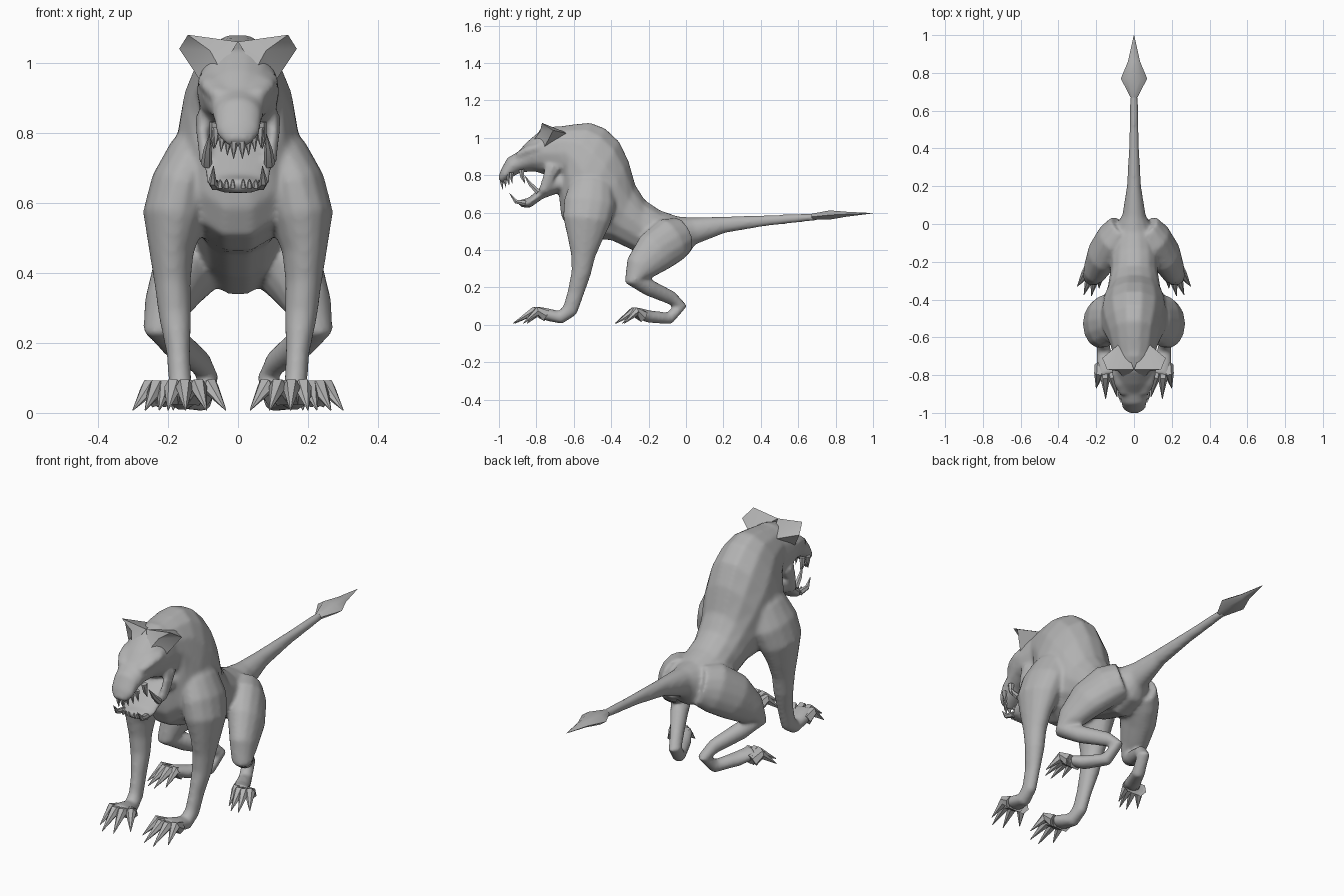
import bpy, bmesh, math
from mathutils import Vector

cube = bpy.data.objects.get("Cube")
if cube:
    bpy.data.objects.remove(cube, do_unlink=True)

hide = bpy.data.materials.new("grey_hide")
hide.use_nodes = True
hide.diffuse_color = (.45, .45, .45, 1)
hide.node_tree.nodes["Principled BSDF"].inputs["Base Color"].default_value = hide.diffuse_color


def skin_rings(bm, rings):
    """Bridge a list of (centre, side axis, up axis) ellipses and cap the ends."""
    loops = []
    sides = 14 if rings[0][1].length > .04 else 6
    for centre, u, v in rings:
        angles = [math.tau * i / sides for i in range(sides)]
        loops.append([bm.verts.new(centre + u * math.cos(a) + v * math.sin(a)) for a in angles])
    for low, high in zip(loops, loops[1:]):
        for i in range(sides):
            j = (i + 1) % sides
            bm.faces.new((low[i], low[j], high[j], high[i]))
    bm.faces.new(loops[0][::-1])
    bm.faces.new(loops[-1])


def spine(bm, sections):
    """Loft across the centre plane: top y, z, bottom y, z, half width."""
    rings = []
    for ty, tz, by, bz, width in sections:
        top, bottom = Vector((0, ty, tz)), Vector((0, by, bz))
        rings.append(((top + bottom) / 2, Vector((width, 0, 0)), (top - bottom) / 2))
    skin_rings(bm, rings)


def limb(bm, points):
    """Loft along a path: x, y, z, half width, half depth."""
    centres = [Vector(p[:3]) for p in points]
    steps = [(b - a).normalized() for a, b in zip(centres, centres[1:])]
    rings = []
    for i, p in enumerate(points):
        along = (steps[max(i - 1, 0)] + steps[min(i, len(steps) - 1)]).normalized()
        side = Vector((1, 0, 0))
        side = (side - along * side.dot(along)).normalized()
        rings.append((centres[i], side * p[3], along.cross(side) * p[4]))
    skin_rings(bm, rings)


def limb_pair(bm, points):
    """A limb on the left and its mirror image on the right."""
    limb(bm, points)
    limb(bm, [(-p[0], *p[1:]) for p in points])


def spike(bm, base, middle, tip, radius):
    """Curved claw or tooth that tapers to a point."""
    limb(bm, [(*base, radius, radius), (*middle, radius * .75, radius * .75),
              (*tip, radius * .05, radius * .05)])


def finish(bm, name, mirrored=False, angle=50):
    bmesh.ops.recalc_face_normals(bm, faces=bm.faces)
    mesh = bpy.data.meshes.new(name)
    bm.to_mesh(mesh)
    bm.free()
    mesh.materials.append(hide)
    obj = bpy.data.objects.new(name, mesh)
    bpy.context.collection.objects.link(obj)
    if mirrored:
        obj.modifiers.new("Mirror", 'MIRROR')
    bpy.ops.object.select_all(action='DESELECT')
    obj.select_set(True)
    bpy.context.view_layer.objects.active = obj
    bpy.ops.object.shade_smooth_by_angle(angle=math.radians(angle))
    return obj


body = bmesh.new()

# Torso, from the hips over the hunched back to the neck
spine(body, [
    (.05, .575, .05, .43, .06), (-.04, .58, .01, .37, .10),
    (-.14, .615, -.10, .335, .125), (-.22, .67, -.26, .385, .125),
    (-.27, .75, -.40, .45, .14), (-.305, .88, -.53, .46, .17),
    (-.355, .985, -.63, .50, .182), (-.43, 1.055, -.67, .58, .168),
    (-.51, 1.085, -.68, .68, .145), (-.60, 1.075, -.66, .75, .13),
    (-.67, 1.065, -.66, .79, .118)])

# Tail shaft
limb(body, [
    (0, -.06, .485, .10, .10), (0, .05, .505, .062, .072),
    (0, .20, .535, .038, .045), (0, .42, .557, .026, .030),
    (0, .70, .578, .02, .02)])

# Skull and snout
spine(body, [
    (-.58, 1.06, -.62, .76, .115), (-.70, 1.065, -.68, .77, .118),
    (-.78, 1.04, -.75, .80, .118), (-.85, .98, -.81, .82, .10),
    (-.90, .925, -.88, .815, .078), (-.955, .895, -.92, .795, .07),
    (-.99, .83, -.96, .77, .062), (-1.005, .785, -.98, .755, .035)])

# Brow ridges
limb_pair(body, [(.075, -.78, .95, .045, .03), (.066, -.84, .935, .042, .027),
                 (.048, -.90, .905, .03, .018)])

# Lower jaw hanging open
spine(body, [
    (-.62, .84, -.61, .71, .095), (-.71, .80, -.68, .705, .10),
    (-.78, .735, -.765, .675, .10), (-.84, .68, -.835, .625, .09),
    (-.90, .665, -.885, .63, .05)])

# Cheek strands that join the two jaws
limb_pair(body, [(.098, -.71, .85, .024, .045), (.10, -.735, .79, .02, .035),
                 (.09, -.765, .71, .02, .03)])

# Front legs and paws
limb_pair(body, [
    (.08, -.50, .82, .05, .08), (.12, -.505, .74, .08, .12),
    (.16, -.515, .65, .09, .14), (.182, -.53, .56, .091, .13),
    (.19, -.54, .46, .064, .095), (.187, -.55, .37, .052, .066),
    (.18, -.56, .28, .047, .053), (.17, -.59, .17, .034, .045),
    (.165, -.62, .08, .033, .043), (.16, -.67, .04, .038, .036),
    (.15, -.74, .055, .052, .034), (.135, -.80, .075, .055, .025)])

# Hind legs, folded at the knee, with the long feet turned out
limb_pair(body, [
    (.06, -.02, .48, .08, .10), (.11, -.08, .455, .09, .125),
    (.165, -.165, .39, .085, .118), (.205, -.245, .305, .064, .085),
    (.22, -.28, .24, .052, .05), (.18, -.20, .20, .044, .045),
    (.11, -.08, .145, .034, .038), (.085, -.03, .10, .031, .038),
    (.105, -.09, .035, .034, .034), (.16, -.20, .045, .042, .034),
    (.205, -.27, .07, .047, .026)])

# Fuse the body into one continuous skin
skin = finish(body, "body")
fuse = skin.modifiers.new("Fuse", 'REMESH')
fuse.mode = 'VOXEL'
fuse.voxel_size = .01
fuse.use_smooth_shade = True
soften = skin.modifiers.new("Soften", 'SMOOTH')
soften.factor = .5
soften.iterations = 8

# Flattened spade at the end of the tail
bm = bmesh.new()
limb(bm, [(0, .67, .578, .018, .018), (0, .77, .588, .07, .028),
          (0, .86, .592, .032, .015), (0, 1, .597, .001, .001)])
finish(bm, "tail_spade")

# Flared ears at the back of the skull
bm = bmesh.new()
outline = [(.0, -.77, 1.06), (.143, -.77, 1.08), (.168, -.71, 1.04), (.105, -.76, .945), (.05, -.82, .98)]
front = [bm.verts.new(p) for p in outline]
root = bm.verts.new((.06, -.62, 1.02))
centre = bm.verts.new((.08, -.78, 1.035))
for a, b in zip(front, front[1:] + front[:1]):
    bm.faces.new((a, b, centre))
    bm.faces.new((b, a, root))
finish(bm, "ear", True)

# Upper and lower teeth
bm = bmesh.new()
for i in range(4):
    x, y = .012 + .017 * i, -.985 + .017 * i
    z = .785 + .01 * i
    spike(bm, (x, y, z), (x, y, z - .025), (x * 1.05, y + .005, z - .06), .013)
spike(bm, (.066, -.88, .83), (.07, -.875, .79), (.07, -.86, .755), .016)
spike(bm, (.09, -.79, .71), (.087, -.83, .75), (.08, -.865, .80), .016)
spike(bm, (.065, -.86, .65), (.073, -.91, .66), (.07, -.945, .705), .016)
for i in range(3):
    x = .015 + .018 * i
    spike(bm, (x, -.885, .645), (x, -.89, .655), (x, -.895, .668), .01)
finish(bm, "teeth", True, 30)


def claws(name, palm, tips):
    """Arched, blade-like toes that fan out from the end of a paw."""
    bm = bmesh.new()
    palm = Vector(palm)
    middle_x = sum(x for x, y in tips) / len(tips)
    for x, y in tips:
        tip = Vector((x, y, .008))
        base = palm + Vector(((x - middle_x) * .45, .03, -.015))
        knuckle = base.lerp(tip, .38) + Vector((0, 0, .04))
        spike(bm, base, knuckle, tip, .034)
    finish(bm, name, True, 35)


claws("front_claws", (.14, -.78, .065), [(.035, -.85), (.09, -.915), (.15, -.925), (.20, -.87)])
claws("hind_claws", (.205, -.26, .06), [(.185, -.34), (.225, -.38), (.265, -.375), (.30, -.33)])
